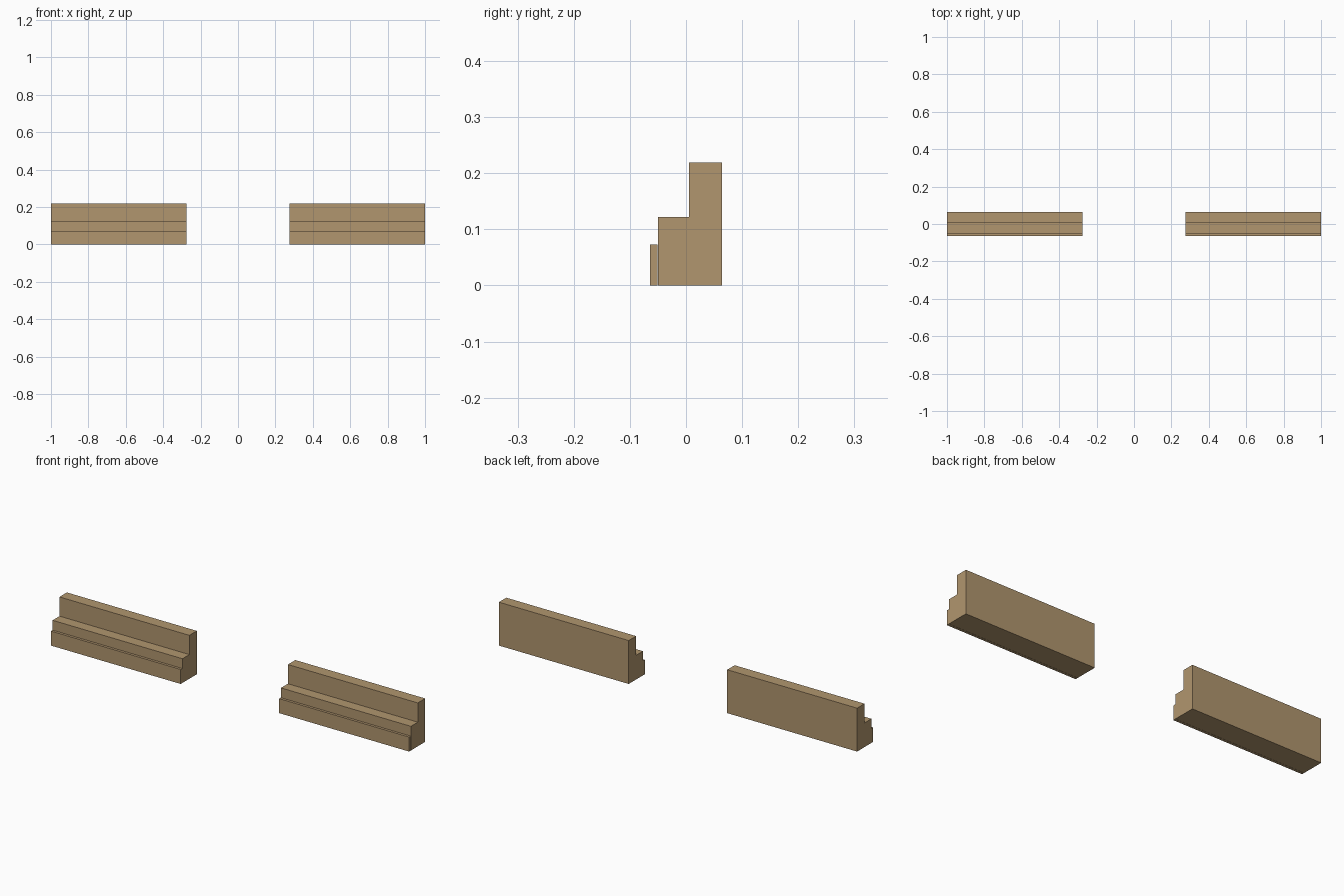
import bpy
import bmesh

cube = bpy.data.objects.get("Cube")
if cube:
    bpy.data.objects.remove(cube, do_unlink=True)

# Sandy tan used on every part
tan = bpy.data.materials.new("sandy_tan")
tan.use_nodes = True
color = (0.44, 0.305, 0.158, 1.0)
tan.diffuse_color = color
tan.node_tree.nodes["Principled BSDF"].inputs["Base Color"].default_value = color

INNER, OUTER = 0.275, 1.0


def extrude_profile(name, profile, x0, x1):
    """Extrude a closed (y, z) outline along x from x0 to x1."""
    bm = bmesh.new()
    face = bm.faces.new([bm.verts.new((x0, y, z)) for y, z in profile])
    result = bmesh.ops.extrude_face_region(bm, geom=[face])
    moved = [v for v in result["geom"] if isinstance(v, bmesh.types.BMVert)]
    bmesh.ops.translate(bm, verts=moved, vec=(x1 - x0, 0, 0))
    bmesh.ops.recalc_face_normals(bm, faces=bm.faces)
    mesh = bpy.data.meshes.new(name)
    bm.to_mesh(mesh)
    bm.free()
    mesh.materials.append(tan)
    obj = bpy.data.objects.new(name, mesh)
    bpy.context.collection.objects.link(obj)
    return obj


# Tall back wall with a lower ledge in front
wall = [(-0.05, 0), (0.064, 0), (0.064, 0.219),
        (0.005, 0.219), (0.005, 0.122), (-0.05, 0.122)]
# Thin skirting strip along the foot of the ledge
skirting = [(-0.064, 0), (-0.051, 0), (-0.051, 0.073), (-0.064, 0.073)]

for side, x0, x1 in (("right", -OUTER, -INNER), ("left", INNER, OUTER)):
    extrude_profile(side + "_stepped_wall", wall, x0, x1)
    extrude_profile(side + "_front_skirting", skirting, x0, x1)
